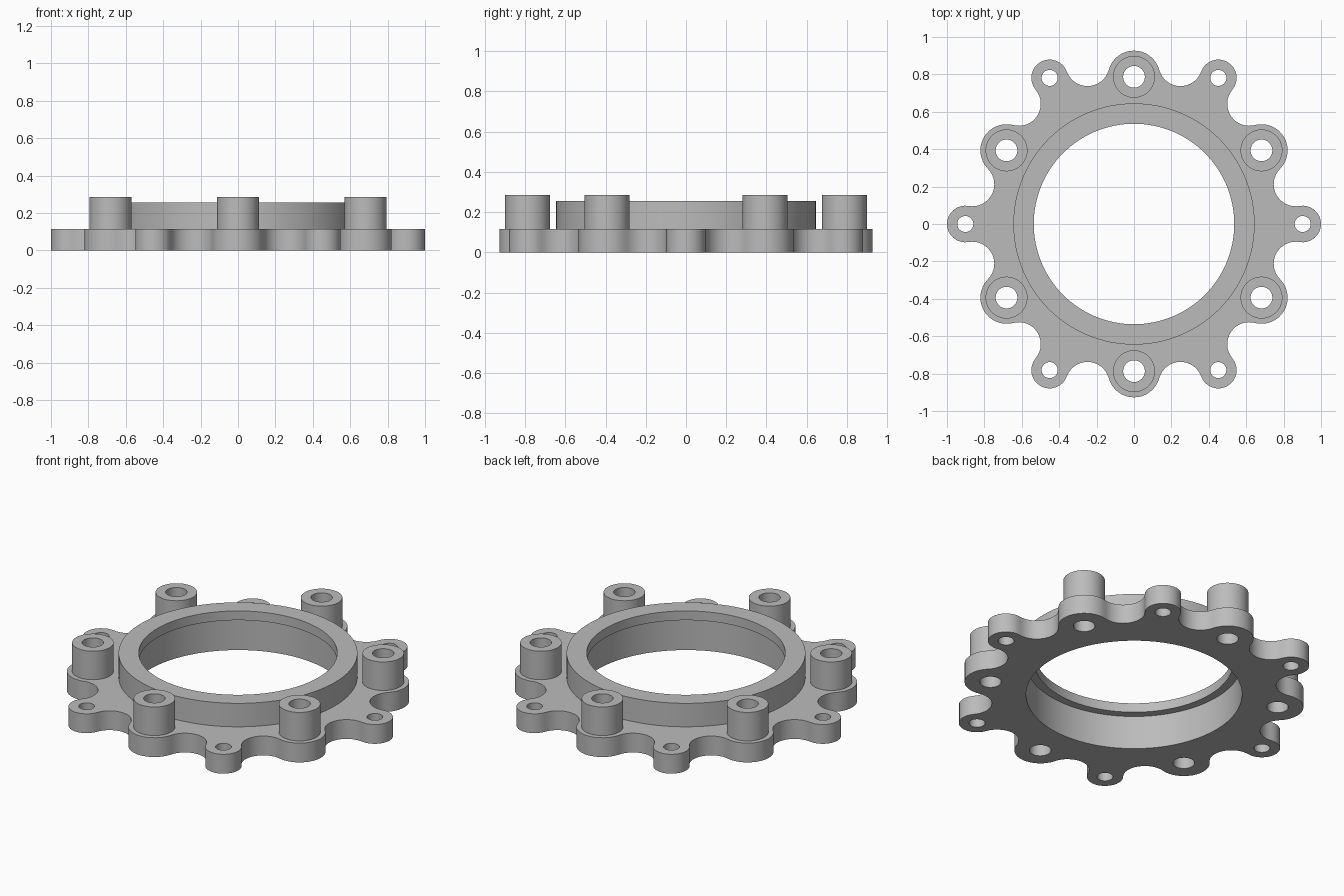
import bpy
import bmesh
from math import pi, tau, atan2, sqrt
from mathutils import Vector, Matrix

cube = bpy.data.objects.get("Cube")
if cube:
    bpy.data.objects.remove(cube, do_unlink=True)

# Main sizes
PLATE_TOP, LIP_BOTTOM, RING_TOP, BOSS_TOP = 0.115, 0.2, 0.255, 0.285
EAR_DIST, EAR_R, EAR_HOLE = 0.902, 0.098, 0.043
LOBE_DIST, LOBE_R, BOSS_R, BOSS_HOLE = 0.787, 0.14, 0.112, 0.058
RING_R, BORE_R, LIP_R, FILLET_R = 0.645, 0.583, 0.536, 0.1175

steel = bpy.data.materials.new("plain grey")
steel.use_nodes = True
grey = (0.5, 0.5, 0.5, 1)
steel.diffuse_color = grey
steel.node_tree.nodes["Principled BSDF"].inputs["Base Color"].default_value = grey

bm = bmesh.new()


def polar(radius, angle):
    return Matrix.Rotation(angle, 2) @ Vector((radius, 0))


def arc(centre, radius, start, end, ccw, steps=16):
    """Points on a circle from the direction of start to that of end."""
    a = atan2(*reversed(start - centre))
    b = atan2(*reversed(end - centre))
    sweep = (b - a) % tau if ccw else -((a - b) % tau)
    return [centre + polar(radius, a + sweep * i / steps) for i in range(steps)]


def circle(centre, radius, steps):
    return [centre + polar(radius, tau * i / steps) for i in range(steps)]


def loop(points, z):
    return [bm.verts.new((p.x, p.y, z)) for p in points]


def walls(rings):
    """Join successive closed loops with quads."""
    for low, high in zip(rings, rings[1:]):
        for i in range(len(low)):
            bm.faces.new((low[i - 1], low[i], high[i], high[i - 1]))


def lathe(centre, profile, steps):
    rings = [loop(circle(centre, r, steps), z) for r, z in profile]
    walls(rings)
    return rings[0], rings[-1]


def cap(loops, up):
    """Fill the area between the outline and the openings."""
    edges = []
    for ring in loops:
        for i in range(len(ring)):
            edge = bm.edges.get((ring[i - 1], ring[i]))
            edges.append(edge)
    bmesh.ops.triangle_fill(bm, edges=edges, use_beauty=True, normal=(0, 0, up))


# Scalloped outline: ears and lobes joined by tangent hollows
def hollow_centre(ear, lobe):
    span = (lobe - ear).length
    d1, d2 = EAR_R + FILLET_R, LOBE_R + FILLET_R
    along = (span ** 2 + d1 ** 2 - d2 ** 2) / (2 * span)
    direction = (lobe - ear) / span
    side = Vector((-direction.y, direction.x))
    if side.dot(ear + lobe) < 0:
        side.negate()
    return ear + direction * along + side * sqrt(d1 ** 2 - along ** 2)


ears = [polar(EAR_DIST, i * pi / 3) for i in range(6)]
lobes = [polar(LOBE_DIST, (i + 0.5) * pi / 3) for i in range(6)]
outline = []
for i in range(6):
    ear, lobe, next_ear = ears[i], lobes[i], ears[(i + 1) % 6]
    before = hollow_centre(ear, lobes[i - 1])
    middle = hollow_centre(ear, lobe)
    after = hollow_centre(next_ear, lobe)
    outline += arc(ear, EAR_R, before, middle, True)
    outline += arc(middle, FILLET_R, ear, lobe, False)
    outline += arc(lobe, LOBE_R, middle, after, True)
    outline += arc(after, FILLET_R, lobe, next_ear, False)

bottom, top = loop(outline, 0), loop(outline, PLATE_TOP)
walls([bottom, top])
bottom_loops, top_loops = [bottom], [top]


def add_part(centre, profile, steps):
    low, high = lathe(centre, profile, steps)
    bottom_loops.append(low)
    top_loops.append(high)


# Raised ring with an inner lip
add_part(Vector((0, 0)),
         [(BORE_R, 0), (BORE_R, LIP_BOTTOM), (LIP_R, LIP_BOTTOM),
          (LIP_R, RING_TOP), (RING_R, RING_TOP), (RING_R, PLATE_TOP)], 128)

# Drilled ears and tubular bosses
for ear in ears:
    add_part(ear, [(EAR_HOLE, 0), (EAR_HOLE, PLATE_TOP)], 32)
for lobe in lobes:
    add_part(lobe, [(BOSS_HOLE, 0), (BOSS_HOLE, BOSS_TOP),
                    (BOSS_R, BOSS_TOP), (BOSS_R, PLATE_TOP)], 48)

# Plate faces
cap(bottom_loops, -1)
cap(top_loops, 1)
bmesh.ops.recalc_face_normals(bm, faces=bm.faces)

mesh = bpy.data.meshes.new("mounting_flange")
bm.to_mesh(mesh)
bm.free()
mesh.materials.append(steel)
flange = bpy.data.objects.new("mounting_flange", mesh)
bpy.context.collection.objects.link(flange)
bpy.ops.object.select_all(action="DESELECT")
flange.select_set(True)
bpy.context.view_layer.objects.active = flange
bpy.ops.object.shade_smooth_by_angle(angle=pi / 6)
